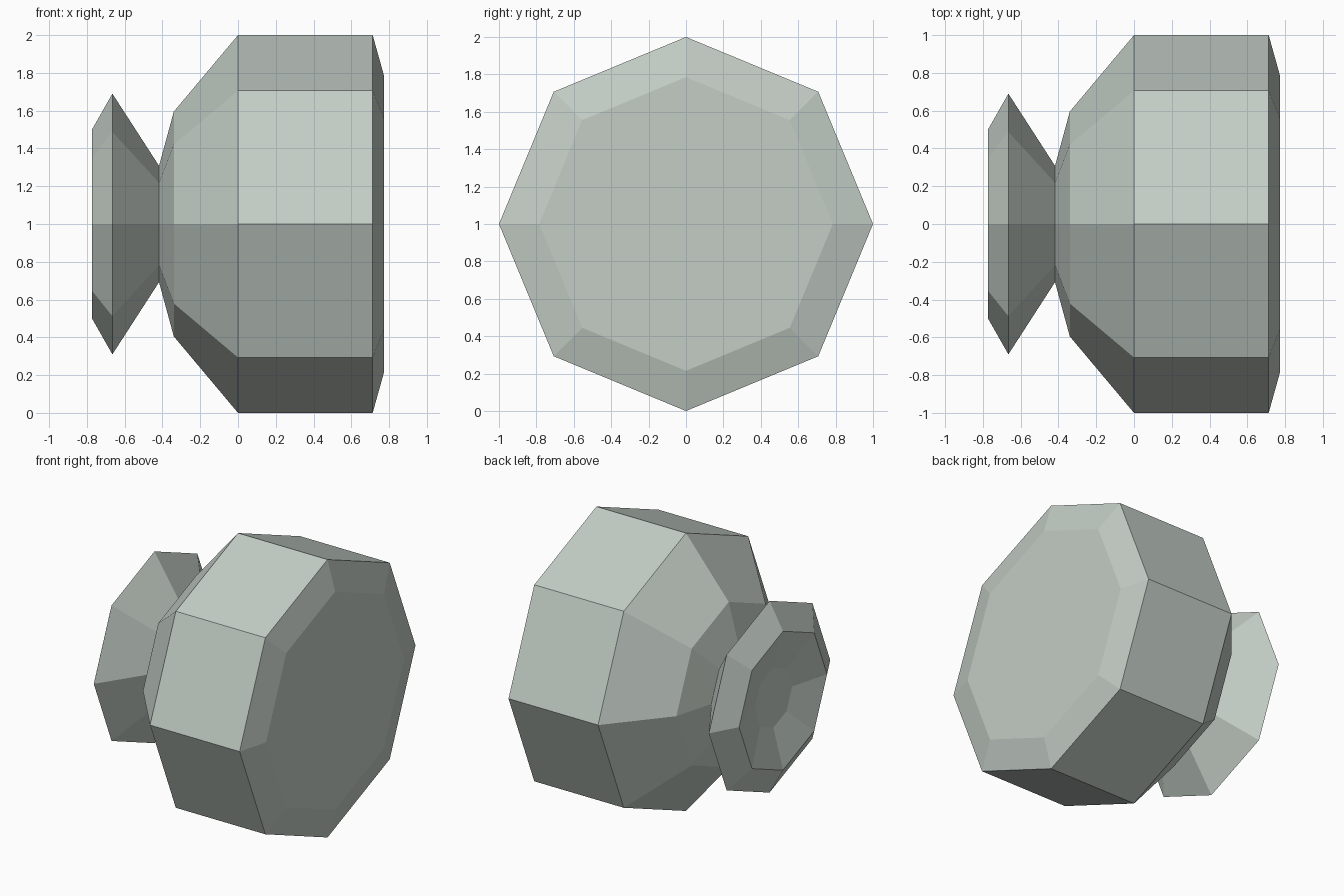
import bpy, bmesh, math

if "Cube" in bpy.data.objects:
    bpy.data.objects.remove(bpy.data.objects["Cube"])

paint = bpy.data.materials.new("pale grey green")
paint.diffuse_color = (0.55, 0.61, 0.56, 1)
paint.use_nodes = True
paint.node_tree.nodes["Principled BSDF"].inputs["Base Color"].default_value = paint.diffuse_color

SIDES = 8


def ring(bm, x, r):
    # Octagon around the x axis with a corner pointing straight up
    return [bm.verts.new((x, r * math.sin(2 * math.pi * i / SIDES),
                          1 + r * math.cos(2 * math.pi * i / SIDES)))
            for i in range(SIDES)]


def lathe(name, profile):
    bm = bmesh.new()
    rings = [ring(bm, x, r) for x, r in profile]
    for a, b in zip(rings, rings[1:]):
        for i in range(SIDES):
            j = (i + 1) % SIDES
            bm.faces.new((a[i], a[j], b[j], b[i]))
    bm.faces.new(rings[0])
    bm.faces.new(rings[-1])
    bmesh.ops.recalc_face_normals(bm, faces=bm.faces)
    mesh = bpy.data.meshes.new(name)
    bm.to_mesh(mesh)
    bm.free()
    mesh.materials.append(paint)
    obj = bpy.data.objects.new(name, mesh)
    bpy.context.collection.objects.link(obj)


# Knob: dished foot, flared flange, narrow neck, wide head, bevelled flat cap
lathe("knob", [
    (-0.695, 0.215), (-0.773, 0.50), (-0.665, 0.69),
    (-0.418, 0.308), (-0.34, 0.595),
    (0.0, 1.0), (0.713, 1.0), (0.773, 0.785),
])
